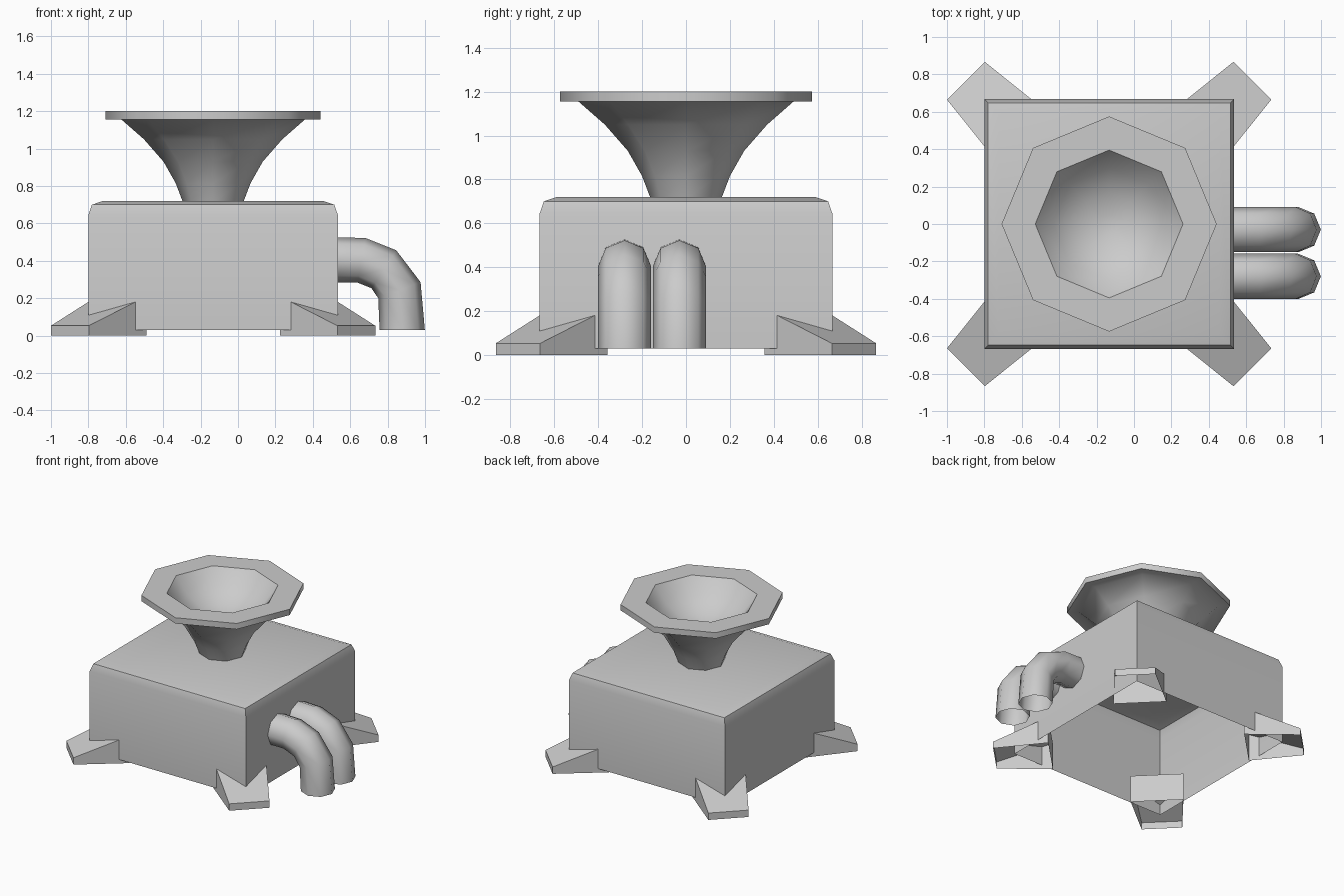
import bpy
from math import cos, sin, pi, radians, sqrt
from mathutils import Vector

if "Cube" in bpy.data.objects:
    bpy.data.objects.remove(bpy.data.objects["Cube"])

CX, HALF = -0.133, 0.667   # body centre in x, half width


def make(name, verts, faces, angle=50):
    me = bpy.data.meshes.new(name)
    me.from_pydata([tuple(v) for v in verts], [], faces)
    me.update()
    ob = bpy.data.objects.new(name, me)
    bpy.context.collection.objects.link(ob)
    bpy.ops.object.select_all(action='DESELECT')
    ob.select_set(True)
    bpy.context.view_layer.objects.active = ob
    bpy.ops.object.shade_smooth_by_angle(angle=radians(angle))
    return ob


def loft(name, rings, cap=False):
    """Skin a list of equal closed rings, optionally capping the last one."""
    n = len(rings[0])
    verts = [v for r in rings for v in r]
    faces = [(k * n + i, k * n + (i + 1) % n, (k + 1) * n + (i + 1) % n, (k + 1) * n + i)
             for k in range(len(rings) - 1) for i in range(n)]
    if cap:
        faces.append(tuple(range((len(rings) - 1) * n, len(rings) * n)))
    return make(name, verts, faces)


def polygon(r, z, n, start=0.0):
    return [(CX + r * cos(start + 2 * pi * i / n), r * sin(start + 2 * pi * i / n), z)
            for i in range(n)]


# Body: open-bottomed square shell with a rounded top edge
body_profile = [(HALF, 0.03), (HALF, 0.645), (0.648, 0.70), (0.59, 0.72)]
loft("body", [polygon(h * sqrt(2), z, 4, pi / 4) for h, z in body_profile], cap=True)

# Horn: eight-sided flare, thick rim and hollow bowl
horn_profile = [(0.16, 0.71), (0.20, 0.815), (0.265, 0.93), (0.37, 1.05), (0.49, 1.155),
                (0.575, 1.155), (0.575, 1.20), (0.395, 1.20),
                (0.30, 1.08), (0.17, 1.005), (0.05, 0.975)]
loft("horn", [polygon(r, z, 8) for r, z in horn_profile], cap=True)

# Pipes: two eight-sided elbows, open at the bottom
path = [Vector((x, 0, z)) for x, z in
        [(0.525, 0.405), (0.66, 0.403), (0.78, 0.355), (0.863, 0.243), (0.878, 0.03)]]
tangents = [Vector((1, 0, 0)), Vector((1, 0, -0.18)), Vector((1, 0, -0.65)),
            Vector((0.38, 0, -1)), Vector((0, 0, -1))]
for label, y in (("back", -0.03), ("front", -0.28)):
    rings = []
    for p, t in zip(path, tangents):
        t = t.normalized()
        side = Vector((0, 1, 0))
        up = side.cross(t) * -1
        rings.append([p + Vector((0, y, 0)) + 0.121 * (cos(a) * side - sin(a) * up)
                      for a in (2 * pi * i / 8 for i in range(8))])
    loft(f"{label}_pipe", rings)

# Feet: sloped wedges set diagonally on each corner, open underneath
OUT_U, OUT_V, IN_U, IN_V = 0.14, 0.143, -0.252, 0.186
for sx, lr in ((-1, "left"), (1, "right")):
    for sy, fb in ((-1, "front"), (1, "back")):
        d = Vector((sx, sy, 0)) / sqrt(2)
        s = Vector((-d.y, d.x, 0))
        corner = Vector((CX + sx * HALF, sy * HALF, 0))
        base = [corner + u * d + v * s for u, v in
                ((OUT_U, -OUT_V), (OUT_U, OUT_V), (IN_U, IN_V), (IN_U, -IN_V))]
        top = [b + Vector((0, 0, z)) for b, z in zip(base, (0.053, 0.053, 0.21, 0.21))]
        loft(f"{fb}_{lr}_foot", [base, top], cap=True)
